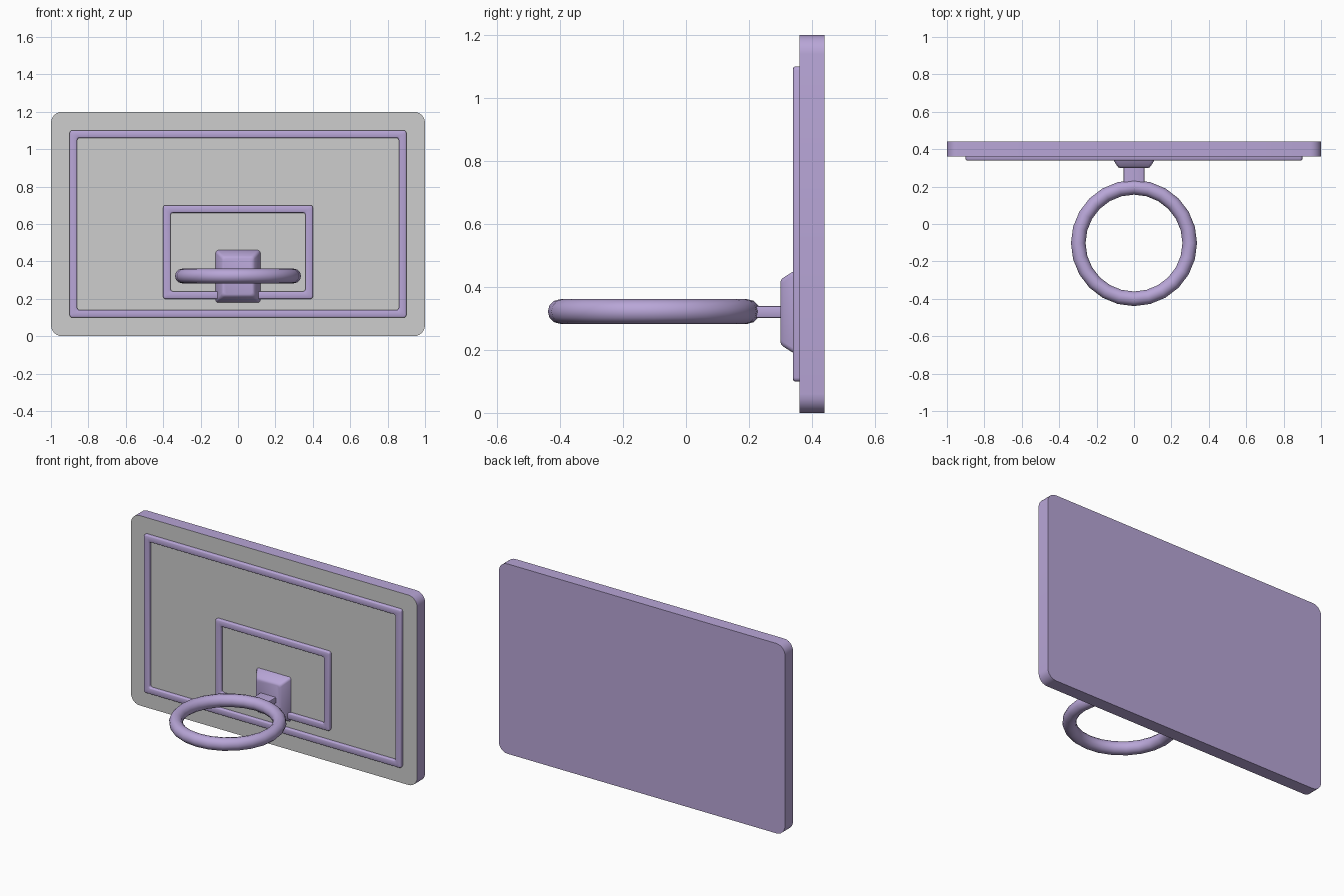
import bpy
import bmesh
import math

cube = bpy.data.objects.get("Cube")
if cube:
    bpy.data.objects.remove(cube, do_unlink=True)


def make_material(name, color):
    mat = bpy.data.materials.new(name)
    mat.use_nodes = True
    mat.diffuse_color = (*color, 1)
    mat.node_tree.nodes["Principled BSDF"].inputs["Base Color"].default_value = (*color, 1)
    return mat


lilac = make_material("lilac", (0.48, 0.38, 0.68))
gray = make_material("light gray", (0.61, 0.61, 0.61))


def smooth(obj, angle=40):
    bpy.ops.object.select_all(action="DESELECT")
    obj.select_set(True)
    bpy.context.view_layer.objects.active = obj
    bpy.ops.object.shade_smooth_by_angle(angle=math.radians(angle))


def rounded_rect(half_w, z0, z1, radius, steps):
    """Corner-rounded rectangle in the XZ plane."""
    mid, half_h = (z0 + z1) / 2, (z1 - z0) / 2
    points = []
    for q, (sx, sz) in enumerate([(1, 1), (-1, 1), (-1, -1), (1, -1)]):
        for i in range(steps + 1):
            a = math.pi / 2 * (q + i / steps)
            points.append((sx * (half_w - radius) + radius * math.cos(a),
                           mid + sz * (half_h - radius) + radius * math.sin(a)))
    return points


def loft(name, half_w, z0, z1, radius, steps, profile, ring=False, angle=40):
    """Sweep (inset, y) profile steps around a rounded rectangle; ring leaves a hole."""
    bm = bmesh.new()
    loops = []
    for inset, y in profile:
        pts = rounded_rect(half_w - inset, z0 + inset, z1 - inset, radius, steps)
        loops.append([bm.verts.new((x, y, z)) for x, z in pts])
    pairs = list(zip(loops, loops[1:]))
    if ring:
        pairs.append((loops[-1], loops[0]))
    else:
        bm.faces.new(loops[0])
        bm.faces.new(loops[-1])
    n = len(loops[0])
    for a, b in pairs:
        for i in range(n):
            j = (i + 1) % n
            bm.faces.new((a[i], a[j], b[j], b[i]))
    bmesh.ops.recalc_face_normals(bm, faces=bm.faces)
    mesh = bpy.data.meshes.new(name)
    bm.to_mesh(mesh)
    bm.free()
    obj = bpy.data.objects.new(name, mesh)
    bpy.context.collection.objects.link(obj)
    mesh.materials.append(lilac)
    smooth(obj, angle)
    return obj


# Backboard with a gray front face
board = loft("backboard", 1.0, 0.0, 1.2, 0.06, 6, [(0, 0.44), (0, 0.36)])
board.data.materials.append(gray)
for face in board.data.polygons:
    if face.normal.y < -0.9:
        face.material_index = 1

# Raised border and target frames
trim = [(0, 0.365), (0, 0.346), (0.002, 0.342), (0.006, 0.34),
        (0.034, 0.34), (0.038, 0.342), (0.04, 0.346), (0.04, 0.365)]
loft("border_frame", 0.90, 0.10, 1.10, 0.012, 3, trim, ring=True)
loft("target_frame", 0.40, 0.20, 0.70, 0.012, 3, trim, ring=True)

# Tapered mounting bracket
loft("bracket", 0.12, 0.18, 0.46, 0.015, 3,
     [(0, 0.365), (0, 0.358), (0.03, 0.310), (0.036, 0.303), (0.044, 0.30)])

# Flat neck joining bracket and rim
loft("rim_neck", 0.055, 0.302, 0.340, 0.006, 2, [(0, 0.31), (0, 0.20)])

# Rim
bpy.ops.mesh.primitive_torus_add(location=(0, -0.102, 0.322), major_radius=0.298,
                                 minor_radius=0.039, major_segments=24, minor_segments=12)
rim = bpy.context.object
rim.name = "rim"
rim.data.materials.append(lilac)
smooth(rim, 60)
